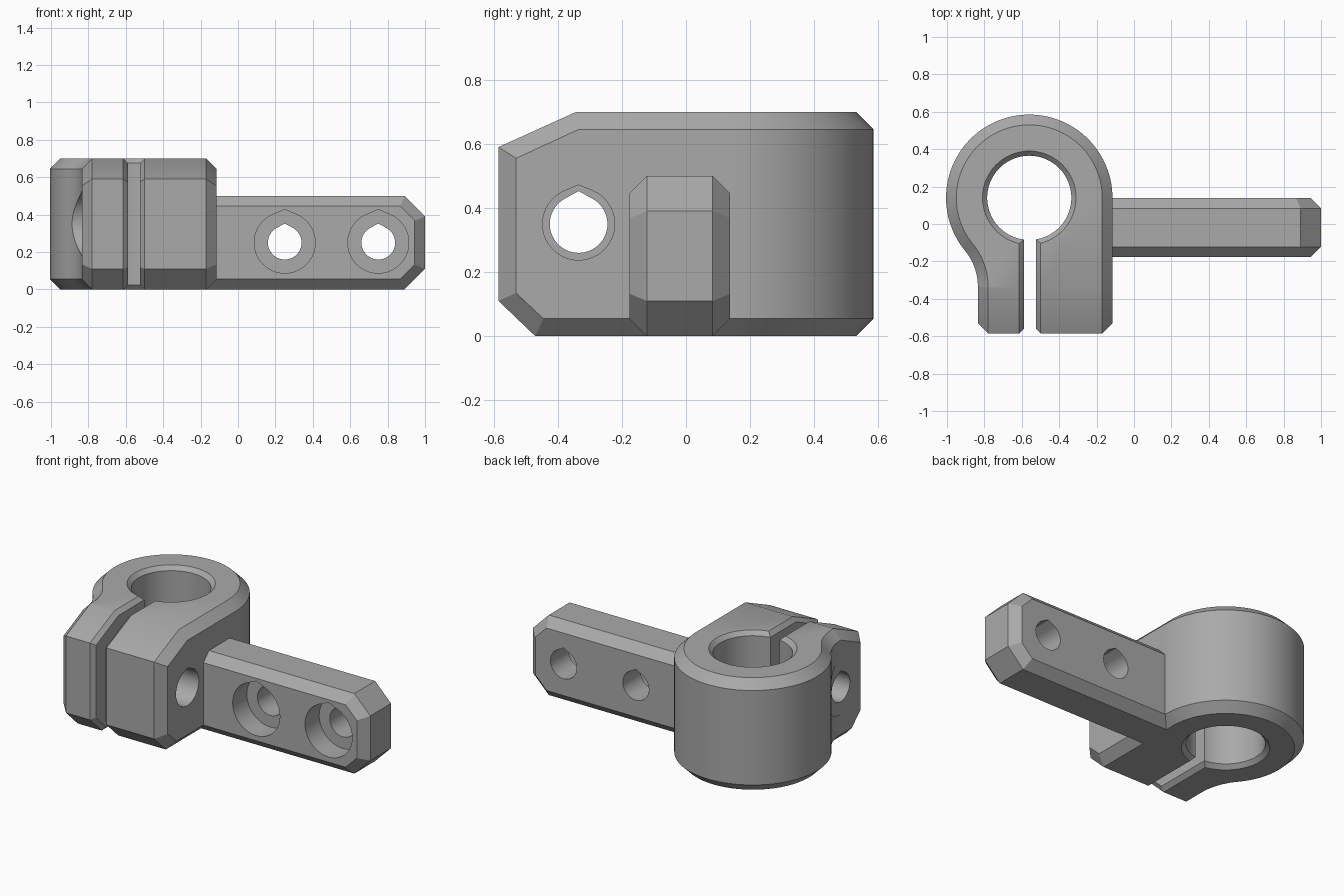
import bpy, bmesh
from math import sin, cos, pi, acos, atan2, radians, sqrt
from mathutils import Vector

if "Cube" in bpy.data.objects:
    bpy.data.objects.remove(bpy.data.objects["Cube"])

grey = bpy.data.materials.new("plain_grey")
grey.use_nodes = True
GREY = (0.4, 0.4, 0.4, 1)
grey.diffuse_color = GREY
grey.node_tree.nodes["Principled BSDF"].inputs["Base Color"].default_value = GREY

CH = 0.055                       # outer chamfer
HEIGHT = 0.70
CX, CY, R = -0.56, 0.14, 0.445   # clamp ring
SLOT_X, SLOT_HALF, SLOT_CH = -0.557, 0.032, 0.025


def loft(name, rings, split_caps=False):
    """Skin a list of equal-length rings and cap both ends."""
    bm = bmesh.new()
    loops = [[bm.verts.new(p) for p in ring] for ring in rings]
    n = len(loops[0])
    for a, b in zip(loops, loops[1:]):
        for i in range(n):
            j = (i + 1) % n
            bm.faces.new((a[i], a[j], b[j], b[i]))
    for loop in (loops[0], loops[-1]):
        cap = bm.faces.new(loop)
        if split_caps:           # fold line where the cap slopes to the front
            bmesh.utils.face_split(cap, loop[2], loop[-3])
    bmesh.ops.remove_doubles(bm, verts=bm.verts, dist=1e-5)
    bmesh.ops.recalc_face_normals(bm, faces=bm.faces)
    mesh = bpy.data.meshes.new(name)
    bm.to_mesh(mesh)
    bm.free()
    mesh.materials.append(grey)
    obj = bpy.data.objects.new(name, mesh)
    bpy.context.collection.objects.link(obj)
    return obj


def combine(target, tool, operation="DIFFERENCE"):
    """Apply a boolean and discard the tool."""
    tool.hide_render = True
    mod = target.modifiers.new("boolean", "BOOLEAN")
    mod.operation, mod.solver, mod.object = operation, "EXACT", tool
    bpy.context.view_layer.objects.active = target
    bpy.ops.object.modifier_apply(modifier=mod.name)
    bpy.data.objects.remove(tool)


def teardrop(r, k, count=48):
    """Circle with a shallow peak at k times its radius."""
    t = acos(1 / k)
    pts = [(0, k * r)]
    for i in range(count + 1):
        a = pi / 2 + t + (2 * pi - 2 * t) * i / count
        pts.append((r * cos(a), r * sin(a)))
    return pts


def hole_x(name, y, z, r, k, x0, x1):
    return loft(name, [[(x, y + u, z + v) for u, v in teardrop(r, k)] for x in (x0, x1)])


def hole_y(name, x, z, r, k, y0, y1):
    return loft(name, [[(x + u, y, z + v) for u, v in teardrop(r, k)] for y in (y0, y1)])


# Clamp body: plan outline around the ring, blending into the thin ear
RIGHT, EAR, FRONT = CX + R, -0.835, -0.585
FILLET = 0.30
fx = EAR - FILLET
fy = CY - sqrt((R + FILLET) ** 2 - (CX - fx) ** 2)
touch = atan2(fy - CY, fx - CX) + 2 * pi


def outline(inset):
    pts = []
    for i in range(65):
        a = touch * i / 64
        pts.append((CX + (R - inset) * cos(a), CY + (R - inset) * sin(a)))
    start = touch - pi
    for i in range(1, 17):
        a = start * (1 - i / 16)
        pts.append((fx + (FILLET + inset) * cos(a), fy + (FILLET + inset) * sin(a)))
    return pts


def body_ring(inset, z, z_corner, y_break, z_front):
    """One closed ring: front edge, chamfer corner, slope break, outline."""
    right, left = RIGHT - inset, EAR + inset
    y_corner = FRONT + CH - inset
    return ([(RIGHT - CH, FRONT, z_front), (right, y_corner, z_corner), (right, y_break, z)]
            + [(x, y, z) for x, y in outline(inset)]
            + [(left, y_break, z), (left, y_corner, z_corner), (EAR + CH, FRONT, z_front)])


body = loft("clamp_bracket", [
    body_ring(CH, 0, 0.11, -0.47, 0.11),
    body_ring(0, CH, 0.135, -0.445, 0.11),
    body_ring(0, HEIGHT - CH, 0.555, -0.335, 0.59),
    body_ring(CH, HEIGHT, 0.59, -0.342, 0.59)], split_caps=True)


# Mounting arm: chamfered bar with a bevelled end
def arm_ring(y, inset):
    k = inset * 0.41
    end, low, high = 1 - inset, inset, 0.5 - inset
    return [(-0.25, y, low), (0.89 - k, y, low), (end, y, 0.11 + k),
            (end, y, 0.39 - k), (0.89 - k, y, high), (-0.25, y, high)]


arm = loft("mounting_arm", [arm_ring(-0.177, CH), arm_ring(-0.177 + CH, 0),
                            arm_ring(0.138 - CH, 0), arm_ring(0.138, CH)])
combine(body, arm, "UNION")

# Vertical bore with chamfered rims
bore = [(0.325, -0.075), (0.225, 0.025), (0.225, HEIGHT - 0.025), (0.325, HEIGHT + 0.075)]
combine(body, loft("bore", [
    [(CX + r * cos(2 * pi * i / 96), CY + r * sin(2 * pi * i / 96), z) for i in range(96)]
    for r, z in bore]))

# Clamping slot
combine(body, loft("slot", [
    [(SLOT_X + s * SLOT_HALF, y, z) for s, z in ((-1, -0.1), (1, -0.1), (1, 0.8), (-1, 0.8))]
    for y in (-0.8, 0)]))

# Slot edge chamfer: V section swept along the side profile
path = [Vector(p) for p in ((0.1, HEIGHT), (-0.342, HEIGHT), (FRONT, 0.59),
                            (FRONT, 0.11), (-0.47, 0), (0.1, 0))]
normals = []
for p, q in zip(path, path[1:]):
    d = (q - p).normalized()
    normals.append(Vector((d.y, -d.x)))
depth, rise = SLOT_HALF + SLOT_CH, 0.04
sections = []
for i, p in enumerate(path):
    a, b = normals[max(i - 1, 0)], normals[min(i, len(normals) - 1)]
    miter = (a + b) / (1 + a.dot(b))
    # keep the normal pointing away from the body
    if miter.dot(p - Vector((p.x if i in (0, len(path) - 1) else 0, HEIGHT / 2))) < 0:
        miter = -miter
    deep, out = p - miter * depth, p + miter * rise
    sections.append([(SLOT_X, *deep), (SLOT_X + depth + rise, *out),
                     (SLOT_X - depth - rise, *out)])
combine(body, loft("slot_chamfer", sections))

# Clamp screw: wide hole, narrow hole in the ear, head clearance
SY, SZ = -0.335, 0.35
combine(body, hole_x("screw_clearance", SY, SZ, 0.1125, 1.08, SLOT_X, 0))
combine(body, hole_x("screw_hole", SY, SZ, 0.09, 1.14, -1.2, SLOT_X + 0.01))
combine(body, hole_x("head_clearance", SY, SZ, 0.17, 1.05, -1.2, EAR))

# Arm holes with counterbores on the front
for x in (0.25, 0.75):
    combine(body, hole_y("arm_counterbore", x, 0.25, 0.163, 1.09, -0.3, -0.177 + 0.14))
    combine(body, hole_y("arm_hole", x, 0.25, 0.09, 1.14, -0.3, 0.3))

bpy.ops.object.select_all(action="DESELECT")
body.select_set(True)
bpy.context.view_layer.objects.active = body
bpy.ops.object.shade_smooth_by_angle(angle=radians(30))
